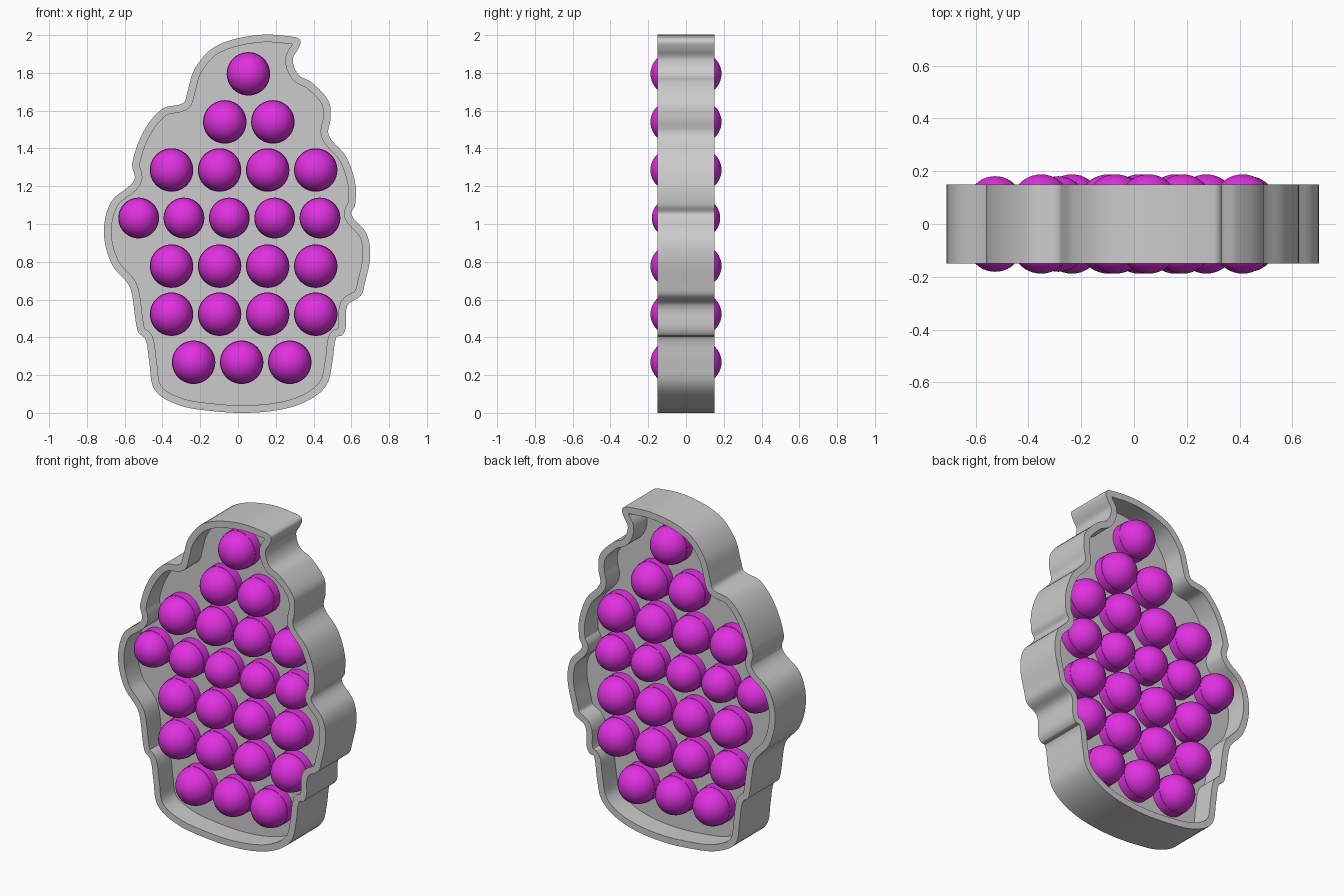
import bpy, bmesh, math
from mathutils import Vector, Matrix
from mathutils.geometry import intersect_point_line

if "Cube" in bpy.data.objects:
    bpy.data.objects.remove(bpy.data.objects["Cube"])

HALF_DEPTH, RIM, PLATE = 0.15, 0.04, 0.02
STEP = 0.2545          # spacing between bubbles and rows


def material(name, color):
    mat = bpy.data.materials.new(name)
    mat.use_nodes = True
    mat.diffuse_color = color
    mat.node_tree.nodes["Principled BSDF"].inputs["Base Color"].default_value = color
    return mat


grey = material("light grey", (0.6, 0.6, 0.6, 1))
magenta = material("magenta", (0.75, 0.03, 0.75, 1))

# Cupcake outline, clockwise from the swirl tip, in hundredths (x, z)
OUTLINE = [
    (30, 199), (33, 197), (32, 193), (29, 187), (32, 179), (39, 175), (48, 165),
    (49, 156), (48, 147), (57, 136), (62, 122), (62, 110), (60, 105), (68, 95),
    (70, 83), (67, 68), (65, 62), (58, 57), (57, 45), (55, 41), (52, 40),
    (50, 27), (47, 15), (38, 7), (24, 2), (5, 0), (-14, 1), (-31, 4),
    (-44, 12), (-47, 27), (-49, 39), (-53, 43), (-56, 62), (-58, 68), (-67, 79),
    (-71, 96), (-67, 112), (-55, 123), (-56, 132), (-50, 149), (-40, 161),
    (-29, 164), (-27, 169), (-23, 182), (-12, 194), (10, 200)]


def smooth_loop(points, steps):
    """Closed centripetal-free Catmull-Rom curve through the points."""
    pts = [Vector(p) / 100 for p in points]
    loop = []
    for i in range(len(pts)):
        a, b, c, d = (pts[(i + k - 1) % len(pts)] for k in range(4))
        # Tangents scaled to the segment, so uneven spacing does not overshoot
        length = (c - b).length
        m0 = (c - a).normalized() * length
        m1 = (d - b).normalized() * length
        for s in range(steps):
            t = s / steps
            h = t * t * (3 - 2 * t)
            loop.append(b * (1 - h) + c * h
                        + m0 * t * (1 - t) ** 2 - m1 * t * t * (1 - t))
    return loop


def inset_loop(loop, distance):
    """Offset a clockwise loop inwards, dropping points that fold over."""
    inner = []
    n = len(loop)
    for i, p in enumerate(loop):
        tangent = (loop[(i + 1) % n] - loop[i - 1]).normalized()
        q = p + Vector((tangent.y, -tangent.x)) * distance
        if min((q - o).length for o in loop) > distance * 0.96:
            inner.append(q)
    return inner


def extruded(name, loops, half):
    """Filled flat curve extruded along y; a second loop becomes a hole."""
    curve = bpy.data.curves.new(name, 'CURVE')
    curve.dimensions, curve.fill_mode, curve.extrude = '2D', 'BOTH', half
    for loop in loops:
        spline = curve.splines.new('POLY')
        spline.points.add(len(loop) - 1)
        for point, p in zip(spline.points, loop):
            point.co = (p.x, p.y, 0, 1)
        spline.use_cyclic_u = True
    curve.materials.append(grey)
    obj = bpy.data.objects.new(name, curve)
    bpy.context.collection.objects.link(obj)
    obj.rotation_euler.x = math.pi / 2
    finish(obj, True)


def finish(obj, convert=False):
    bpy.ops.object.select_all(action='DESELECT')
    obj.select_set(True)
    bpy.context.view_layer.objects.active = obj
    if convert:
        bpy.ops.object.convert(target='MESH')
    bpy.ops.object.shade_smooth_by_angle(angle=math.radians(30))


# Rim wall and the thin plate across its middle
outer = smooth_loop(OUTLINE, 5)
inner = inset_loop(outer, RIM)
extruded("rim_wall", [outer, inner], HALF_DEPTH)
extruded("middle_plate", [inset_loop(outer, RIM / 2)], PLATE)


def bubble(name, x, z, radius):
    """Domes on both ends of a short, slightly wider collar."""
    collar = 0.075
    dome = radius - 0.002
    quarter = [(dome * math.cos(a), collar + dome * math.sin(a))
               for a in (math.pi / 2 * k / 10 for k in range(11))]
    half = [(radius, collar)] + quarter
    profile = [(r, -y) for r, y in reversed(half)] + half
    bm = bmesh.new()
    verts = [bm.verts.new((r, y, 0)) for r, y in profile]
    edges = [bm.edges.new(pair) for pair in zip(verts, verts[1:])]
    bmesh.ops.spin(bm, geom=verts + edges, cent=(0, 0, 0), axis=(0, 1, 0),
                   angle=math.tau, steps=40)
    bmesh.ops.remove_doubles(bm, verts=bm.verts, dist=0.0002)
    bmesh.ops.recalc_face_normals(bm, faces=bm.faces)
    mesh = bpy.data.meshes.new(name)
    bm.to_mesh(mesh)
    bm.free()
    mesh.materials.append(magenta)
    obj = bpy.data.objects.new(name, mesh)
    obj.location = (x, 0, z)
    bpy.context.collection.objects.link(obj)
    finish(obj)


# Rows of bubbles from the bottom: first x, count, spacing, radius
BIG, SMALL = 0.115, 0.108
ROWS = [(-0.235, 3, STEP, BIG), (-0.352, 4, STEP, BIG), (-0.352, 4, STEP, BIG),
        (-0.526, 5, 0.24, SMALL), (-0.352, 4, STEP, BIG), (-0.07, 2, STEP, BIG),
        (0.055, 1, STEP, BIG)]
for row, (start, count, gap, radius) in enumerate(ROWS):
    for i in range(count):
        bubble(f"bubble_row{row + 1}_{i + 1}", start + i * gap,
               0.268 + row * STEP, radius)
